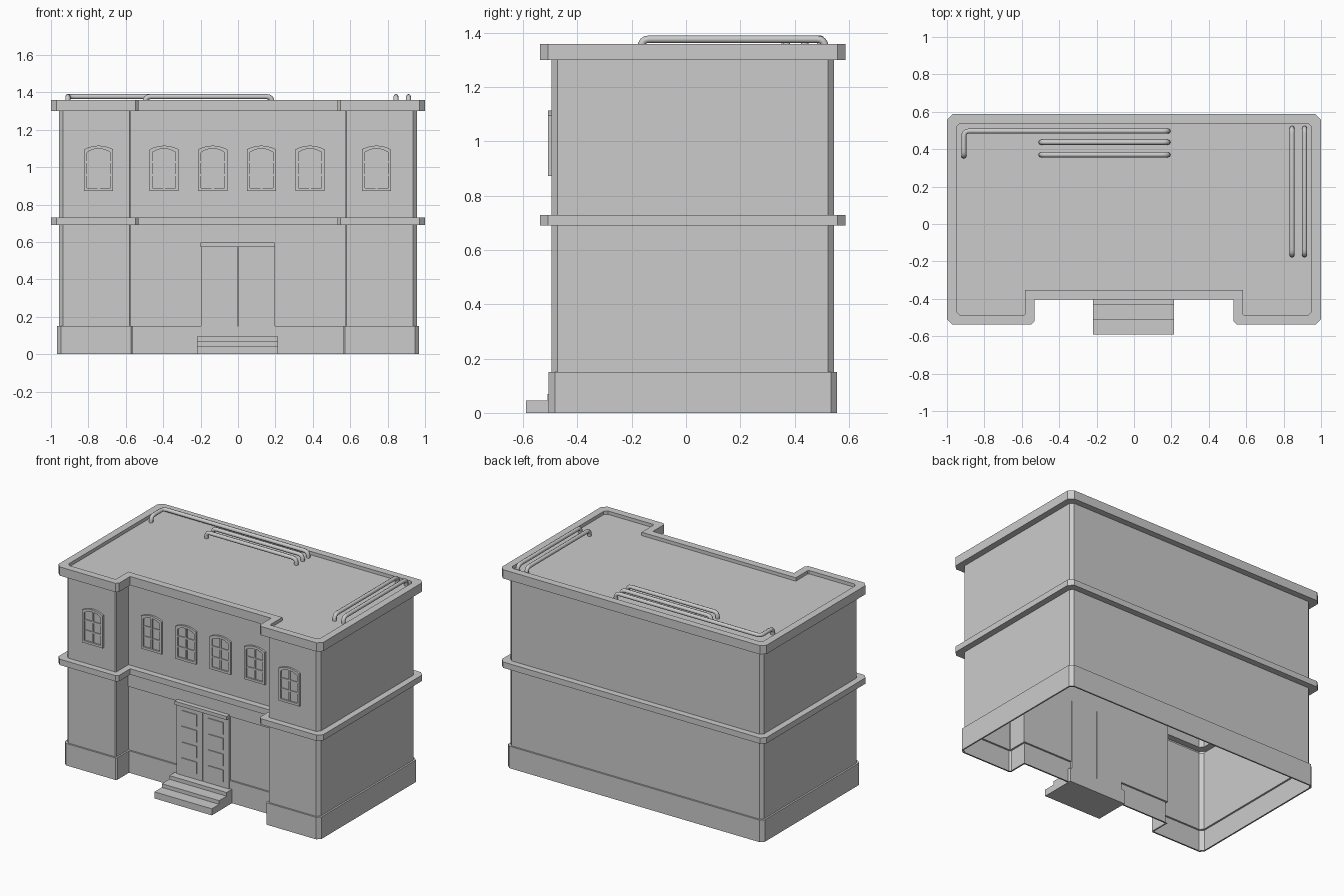
import bpy
from mathutils import Vector

if "Cube" in bpy.data.objects:
    bpy.data.objects.remove(bpy.data.objects["Cube"])

WALL_Y = -0.495    # front of the side wings
RECESS_Y = -0.36   # front of the recessed centre


def make_mesh(name, verts, faces):
    me = bpy.data.meshes.new(name)
    me.from_pydata(verts, [], faces)
    ob = bpy.data.objects.new(name, me)
    bpy.context.collection.objects.link(ob)
    return ob


def loft(name, rings, cap=False):
    """Skin consecutive closed rings with quads, optionally cap the last."""
    n = len(rings[0])
    faces = []
    for k in range(len(rings) - 1):
        for i in range(n):
            j = (i + 1) % n
            faces.append((k * n + i, k * n + j, (k + 1) * n + j, (k + 1) * n + i))
    if cap:
        faces.append(tuple(range((len(rings) - 1) * n, len(rings) * n)))
    return make_mesh(name, [v for r in rings for v in r], faces)


def box(name, x0, x1, y0, y1, z0, z1):
    lower, upper = [[(x0, y0, z), (x1, y0, z), (x1, y1, z), (x0, y1, z)] for z in (z0, z1)]
    ob = loft(name, [lower, upper], cap=True)
    verts = lower + upper
    faces = [tuple(p.vertices) for p in ob.data.polygons] + [(3, 2, 1, 0)]
    ob.data.clear_geometry()
    ob.data.from_pydata(verts, [], faces)
    return ob


def footprint(z, d):
    """U-shaped plan grown outward by d, with chamfered convex corners."""
    x, n = 0.957 + d, 0.575 - d
    f, r, b = WALL_Y - d, RECESS_Y - d, 0.545 + d
    c, s = 0.021 + 0.2 * d, 0.006 + 0.25 * max(d, 0)
    corners = [(-x, f, c), (-n, f, s), (-n, r, 0), (n, r, 0),
               (n, f, s), (x, f, c), (x, b, c), (-x, b, c)]
    ring = []
    for i, (px, py, cut) in enumerate(corners):
        p = Vector((px, py, z))
        if not cut:
            ring.append(p)
            continue
        for q in (corners[i - 1], corners[(i + 1) % 8]):
            ring.append(p + (Vector((q[0], q[1], z)) - p).normalized() * cut)
    return ring


def storey(name, profile, cap=False):
    return loft(name, [footprint(z, d) for z, d in profile], cap)


# Building shell: open underneath, stacked bands
storey("plinth", [(0, 0.002), (0, 0.012), (0.15, 0.012), (0.15, 0)])
storey("lower_walls", [(0.15, 0), (0.69, 0)])
storey("belt_course", [(0.69, 0), (0.69, 0.043), (0.73, 0.043), (0.73, 0)])
storey("upper_walls", [(0.73, 0), (1.30, 0)])
storey("cornice", [(1.30, 0), (1.30, 0.043), (1.36, 0.043), (1.36, -0.007), (1.337, -0.007)])
storey("roof", [(1.337, -0.007)], cap=True)

# Fascia over the entrance
box("entrance_fascia", -0.572, 0.572, RECESS_Y - 0.008, RECESS_Y, 0.585, 0.69)


# Windows: arched frame, recessed pane and glazing bars
def arch(cx, y, t):
    h, b, s, rise = 0.078 - t, 0.873 + t, 1.095 - t, 0.02
    pts = [(cx - h, y, b), (cx + h, y, b)]
    for i in range(9):
        u = 1 - i / 4
        pts.append((cx + h * u, y, s + rise * (1 - u * u)))
    return pts


def window(cx, y):
    loft("window_frame", [arch(cx, y, 0), arch(cx, y - 0.013, 0),
                          arch(cx, y - 0.013, 0.016), arch(cx, y - 0.003, 0.016)], cap=True)
    box("window_mullion", cx - 0.006, cx + 0.006, y - 0.010, y, 0.885, 1.096)
    for z in (0.957, 1.028):
        box("window_bar", cx - 0.064, cx + 0.064, y - 0.009, y, z - 0.005, z + 0.005)


for cx in (-0.395, -0.135, 0.125, 0.385):
    window(cx, RECESS_Y)
for cx in (-0.745, 0.74):
    window(cx, WALL_Y)

# Double door with raised panels and a lintel
for side in (-1, 1):
    x0, x1 = sorted((side * 0.002, side * 0.197))
    box("door_leaf", x0, x1, RECESS_Y - 0.02, RECESS_Y + 0.005, 0.09, 0.575)
    for k in range(4):
        z = 0.135 + k * 0.108
        box("door_panel", x0 + 0.04, x1 - 0.04, RECESS_Y - 0.026, RECESS_Y - 0.019, z, z + 0.08)
box("door_lintel", -0.2, 0.195, RECESS_Y - 0.04, RECESS_Y, 0.573, 0.597)

# Entrance steps
for k, (y, z) in enumerate([(-0.59, 0.045), (-0.51, 0.07), (-0.43, 0.095)]):
    box("step", -0.218, 0.215, y, -0.35, 0 if k == 0 else z - 0.025, z)


# Roof pipes: rounded paths swept with a round section
def pipe(plan):
    zt, r = 1.377, 0.03
    pts = [Vector((*plan[0], 1.33))] + [Vector((*p, zt)) for p in plan] + [Vector((*plan[-1], 1.33))]
    path = [pts[0]]
    for a, p, b in zip(pts, pts[1:], pts[2:]):
        s = p + (a - p).normalized() * min(r, (a - p).length)
        e = p + (b - p).normalized() * min(r, (b - p).length)
        for i in range(5):
            t = i / 4
            path.append(s * (1 - t) ** 2 + p * 2 * t * (1 - t) + e * t * t)
    path.append(pts[-1])
    cu = bpy.data.curves.new("roof_pipe", 'CURVE')
    cu.dimensions = '3D'
    cu.bevel_depth = 0.0135
    cu.bevel_resolution = 2
    cu.use_fill_caps = True
    sp = cu.splines.new('POLY')
    sp.points.add(len(path) - 1)
    for q, p in zip(sp.points, path):
        q.co = (*p, 1)
    ob = bpy.data.objects.new("roof_pipe", cu)
    bpy.context.collection.objects.link(ob)


pipe([(-0.91, 0.363), (-0.91, 0.497), (0.182, 0.497)])
for y in (0.437, 0.37):
    pipe([(-0.497, y), (0.182, y)])
for x in (0.845, 0.912):
    pipe([(x, -0.165), (x, 0.512)])
